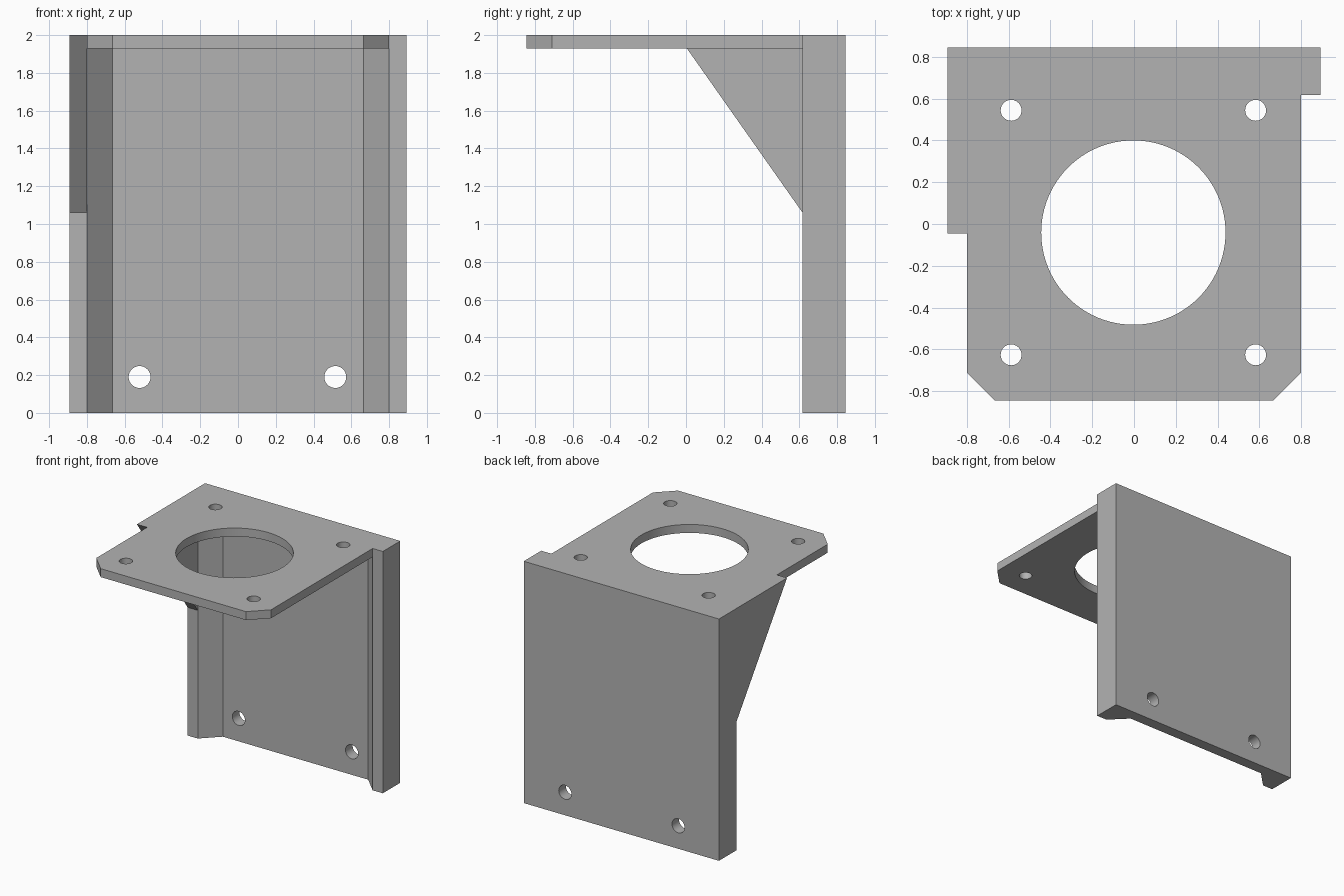
import bpy
import bmesh
from mathutils import Vector

default = bpy.data.objects.get("Cube")
if default:
    bpy.data.objects.remove(default, do_unlink=True)

# Overall dimensions
W, D, H = 0.893, 0.845, 2.0       # half width, half depth, height
INNER = 0.80                      # half width of the shelf and channel mouth
LIP = 0.617                       # front of the side flanges
CUT = 0.135                       # chamfer size
SHELF = 0.07                      # shelf thickness

grey = bpy.data.materials.new("plain_grey")
grey.use_nodes = True
colour = (0.45, 0.45, 0.45, 1)
grey.diffuse_color = colour
grey.node_tree.nodes["Principled BSDF"].inputs["Base Color"].default_value = colour


def prism(name, points, offset):
    """Extrude a flat outline along an offset."""
    bm = bmesh.new()
    face = bm.faces.new([bm.verts.new(p) for p in points])
    new = bmesh.ops.extrude_face_region(bm, geom=[face])["geom"]
    verts = [v for v in new if isinstance(v, bmesh.types.BMVert)]
    bmesh.ops.translate(bm, verts=verts, vec=Vector(offset))
    bmesh.ops.recalc_face_normals(bm, faces=bm.faces)
    mesh = bpy.data.meshes.new(name)
    bm.to_mesh(mesh)
    bm.free()
    mesh.materials.append(grey)
    obj = bpy.data.objects.new(name, mesh)
    bpy.context.collection.objects.link(obj)
    return obj


def drill(name, location, radius, sides, along_y=False):
    """Make a cylinder cutter."""
    bpy.ops.mesh.primitive_cylinder_add(
        vertices=sides, radius=radius, depth=0.6, location=location,
        rotation=(1.570796 if along_y else 0, 0, 0))
    obj = bpy.context.object
    obj.name = name
    obj.data.materials.append(grey)
    return obj


def combine(target, other, operation):
    """Apply a boolean and discard the helper."""
    other.hide_render = True
    mod = target.modifiers.new(other.name, "BOOLEAN")
    mod.operation = operation
    mod.solver = "EXACT"
    mod.object = other
    bpy.context.view_layer.objects.active = target
    bpy.ops.object.modifier_apply(modifier=mod.name)
    bpy.data.objects.remove(other, do_unlink=True)


# Upright wall with a flange down each side
half = [(W, D), (W, LIP), (INNER, LIP), (INNER - CUT, LIP + CUT)]
outline = half + [(-x, y) for x, y in reversed(half)]
bracket = prism("mounting_bracket", [(x, y, 0) for x, y in outline], (0, 0, H))

# Top shelf with clipped front corners
half = [(INNER, 0.8), (INNER, CUT - D), (INNER - CUT, -D)]
outline = half + [(-x, y) for x, y in reversed(half)]
shelf = prism("top_shelf", [(x, y, H - SHELF) for x, y in outline], (0, 0, SHELF))
combine(bracket, shelf, "UNION")

# Triangular gusset on the right side
outline = [(-0.045, H), (LIP, 1.06), (0.7, 1.06), (0.7, H)]
gusset = prism("side_gusset", [(-W, y, z) for y, z in outline], (W - INNER, 0, 0))
combine(bracket, gusset, "UNION")

# Large opening and four bolt holes in the shelf
MID_X, MID_Y = -0.003, -0.041
combine(bracket, drill("main_opening", (MID_X, MID_Y, H), 0.441, 96), "DIFFERENCE")
for sx in (-1, 1):
    for sy in (-1, 1):
        spot = (MID_X + sx * 0.585, MID_Y + sy * 0.585, H)
        combine(bracket, drill("shelf_hole", spot, 0.05, 40), "DIFFERENCE")
    # Bolt hole near the foot of the wall
    spot = (MID_X + sx * 0.518, D, 0.19)
    combine(bracket, drill("wall_hole", spot, 0.058, 40, True), "DIFFERENCE")

# Sharp edges, smooth bores
bpy.ops.object.select_all(action="DESELECT")
bracket.select_set(True)
bpy.context.view_layer.objects.active = bracket
bpy.ops.object.shade_smooth_by_angle()
